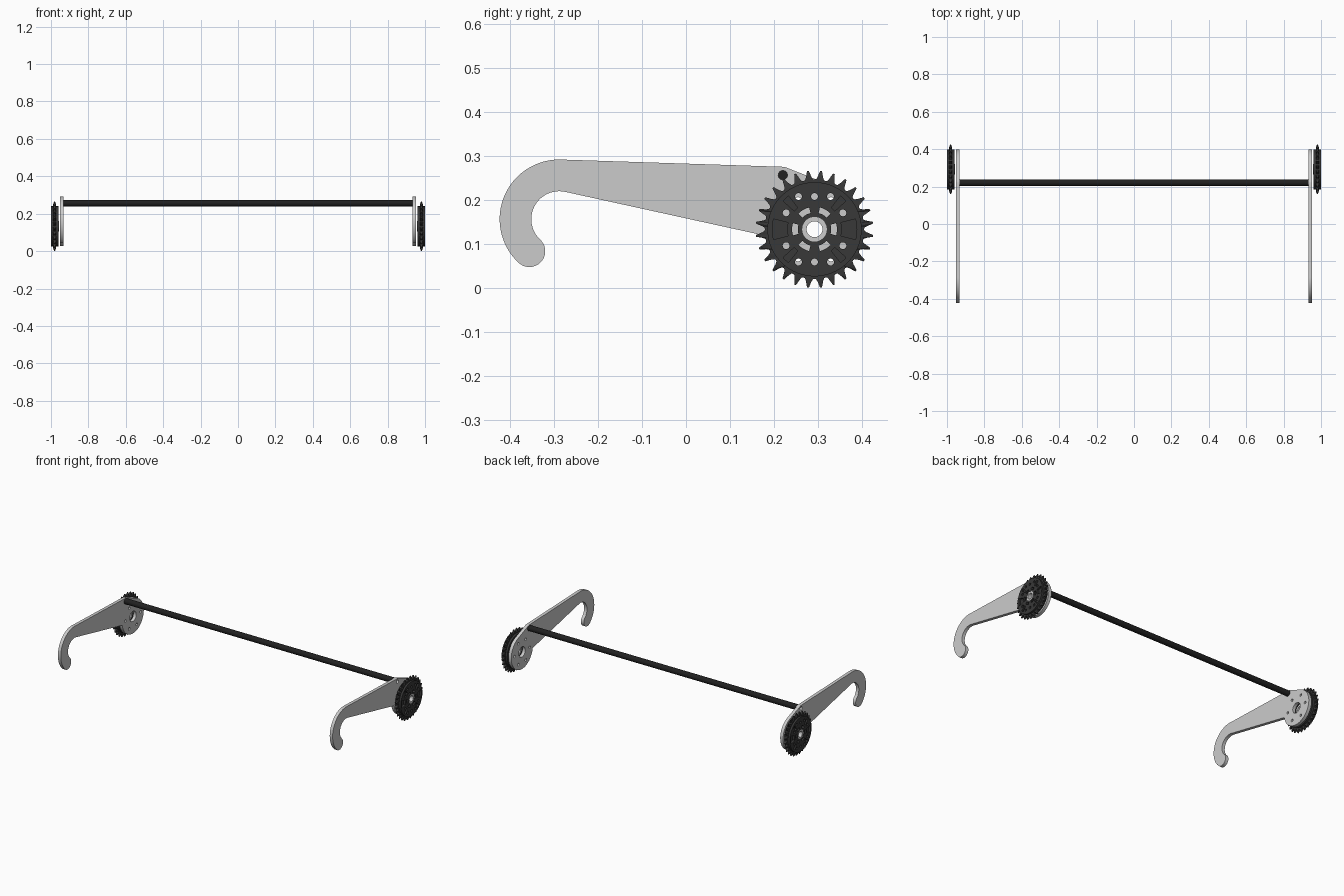
import bpy, bmesh
from math import sin, cos, pi, radians

if "Cube" in bpy.data.objects:
    bpy.data.objects.remove(bpy.data.objects["Cube"])

CY, CZ = 0.292, 0.133      # sprocket axis
HY, HZ = -0.288, 0.156     # hook centre
RY, RZ = 0.22, 0.256       # cross rod axis


def material(name, v):
    m = bpy.data.materials.new(name)
    m.diffuse_color = (v, v, v, 1)
    m.use_nodes = True
    m.node_tree.nodes["Principled BSDF"].inputs["Base Color"].default_value = m.diffuse_color
    return m


dark = material("dark_plastic", 0.04)
black = material("black_rod", 0.015)


def arc(cy, cz, r, a0, a1, n):
    return [(cy + r * cos(radians(a0 + (a1 - a0) * i / n)),
             cz + r * sin(radians(a0 + (a1 - a0) * i / n))) for i in range(n + 1)]


def circle(cy, cz, r, n=48):
    return arc(cy, cz, r, 0, 360, n)[:-1]


def sector(a, half, r0, r1):
    return arc(CY, CZ, r1, a - half, a + half, 6) + arc(CY, CZ, r0, a + half, a - half, 6)


def polar(r, a):
    return CY + r * cos(radians(a)), CZ + r * sin(radians(a))


def extrude(name, loops, x0, x1, mat=None, mirror=True, tip=None):
    """Fill closed (y, z) loops, inner loops being holes, from x0 to x1."""
    cu = bpy.data.curves.new(name, 'CURVE')
    cu.dimensions = '2D'
    cu.fill_mode = 'BOTH'
    cu.extrude = (x1 - x0) / 2
    for pts in loops:
        s = cu.splines.new('POLY')
        s.points.add(len(pts) - 1)
        for p, (y, z) in zip(s.points, pts):
            p.co = (y, z, 0, 1)
        s.use_cyclic_u = True
    tmp = bpy.data.objects.new(name + "_tmp", cu)
    bpy.context.collection.objects.link(tmp)
    dg = bpy.context.evaluated_depsgraph_get()
    me = bpy.data.meshes.new_from_object(tmp.evaluated_get(dg))
    bpy.data.objects.remove(tmp)
    bm = bmesh.new()
    bm.from_mesh(me)
    bmesh.ops.remove_doubles(bm, verts=bm.verts, dist=1e-5)
    mid = (x0 + x1) / 2
    for v in bm.verts:
        y, z, x = v.co
        if tip and ((y - CY) ** 2 + (z - CZ) ** 2) ** 0.5 > tip:
            x *= 0.3
        v.co = (mid + x, y, z)
    bmesh.ops.recalc_face_normals(bm, faces=bm.faces)
    bm.to_mesh(me)
    bm.free()
    me.name = name
    me.materials.clear()
    if mat:
        me.materials.append(mat)
    me.polygons.foreach_set("use_smooth", [True] * len(me.polygons))
    me.set_sharp_from_angle(angle=radians(30))
    ob = bpy.data.objects.new(name, me)
    bpy.context.collection.objects.link(ob)
    if mirror:
        ob.modifiers.new("Mirror", 'MIRROR').use_axis = (True, False, False)
    return ob


# Hooked arm plate
TA = 227
ty, tz = HY + 0.0995 * cos(radians(TA)), HZ + 0.0995 * sin(radians(TA))
outline = (arc(HY, HZ, 0.1355, 88, TA, 40)
           + arc(ty, tz, 0.036, TA, TA + 180, 20)[1:-1]
           + arc(HY, HZ, 0.0635, TA, 78, 30)
           + arc(CY, CZ, 0.107, 188.6, 428, 48)
           + arc(RY, RZ, 0.019, 68, 88, 5))
holes = [circle(CY, CZ, 0.032), circle(RY, RZ, 0.0105, 24)]
holes += [circle(*polar(0.075, a), 0.008, 20) for a in range(0, 360, 60)]
extrude("hook_arm", [outline] + holes, 0.933, 0.953)

# Sprocket body with bolt holes, hub slots and pockets
bolts = [polar(0.0745, a) for a in range(30, 390, 60)]
bolts += [(CY + sy * 0.0365, CZ + sz * 0.0745) for sy in (-1, 1) for sz in (-1, 1)]
pockets = [(a, 14, 0.062, 0.096) for a in (0, 180)]
pockets += [(a, 5, 0.062, 0.096) for a in (47, 133, 227, 313)]
cuts = [circle(y, z, 0.0078, 24) for y, z in bolts]
cuts += [sector(a, 16, 0.038, 0.051) for a in range(0, 360, 60)]
cuts += [sector(*p) for p in pockets]
extrude("sprocket_body", [circle(CY, CZ, 0.107, 96), circle(CY, CZ, 0.028)] + cuts,
        0.961, 1.0, dark)

# Thin floors closing the pockets
extrude("sprocket_pocket_floor",
        [sector(a, h + 0.5, r0 - 0.001, r1 + 0.001) for a, h, r0, r1 in pockets],
        0.974, 0.987, dark)

# Toothed ring with tapered tips
N = 28
teeth = []
for i in range(N):
    for f, r in ((-0.5, 0.1125), (-0.36, 0.1135), (-0.24, 0.119), (-0.07, 0.1335),
                 (0.07, 0.1335), (0.24, 0.119), (0.36, 0.1135)):
        teeth.append(polar(r, (i + 0.5 + f) * 360 / N))
extrude("sprocket_teeth", [teeth, circle(CY, CZ, 0.103, 96)], 0.973, 0.988, dark, tip=0.125)

# Hub bushing joining sprocket and arm
extrude("hub_bushing", [circle(CY, CZ, 0.0285), circle(CY, CZ, 0.018)], 0.957, 0.999)

# Cross rod between the arms
extrude("cross_rod", [circle(RY, RZ, 0.0175, 32)], -0.933, 0.933, black, mirror=False)
